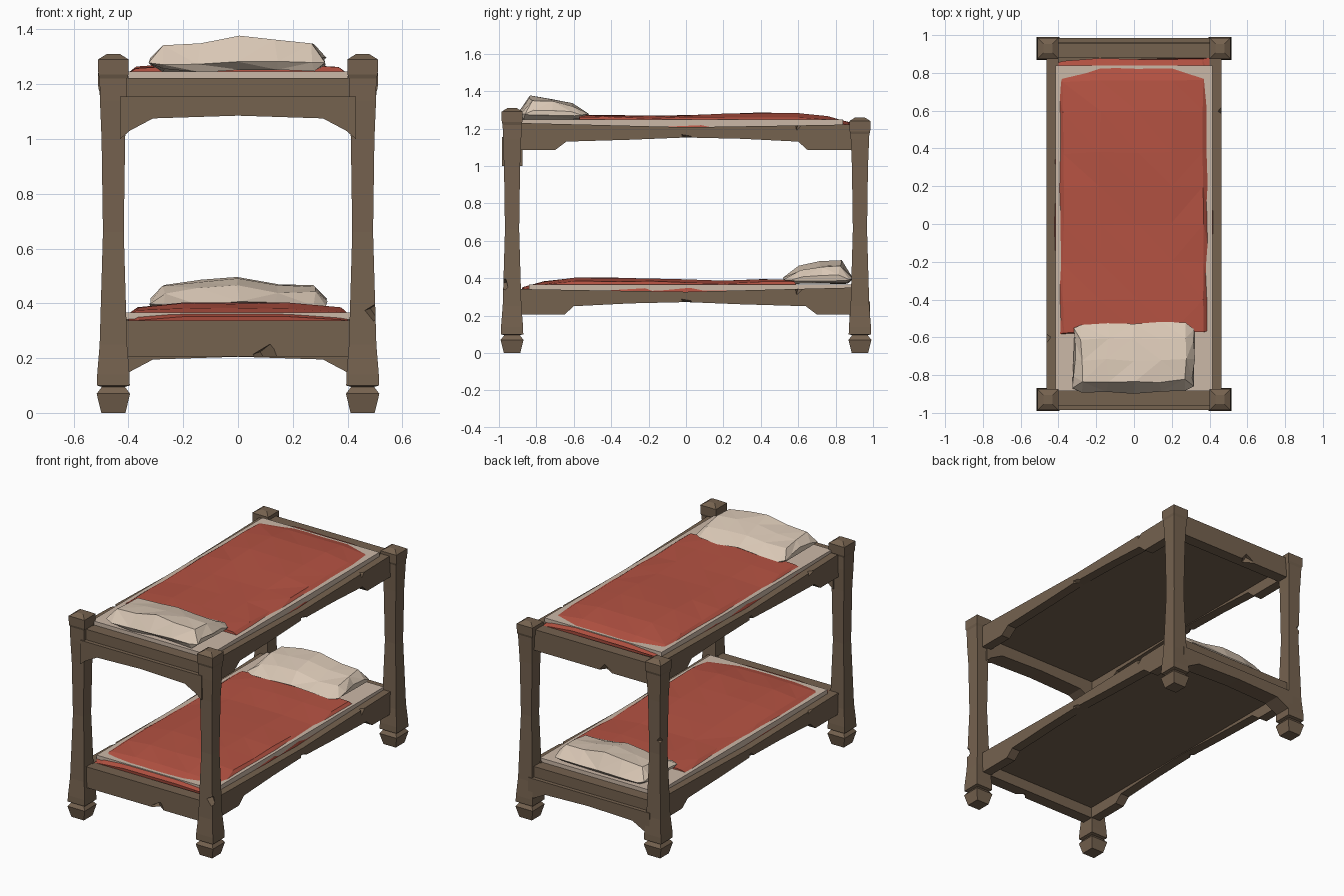
import bpy, bmesh, math, random
from mathutils import Vector, Matrix

if "Cube" in bpy.data.objects:
    bpy.data.objects.remove(bpy.data.objects["Cube"])

random.seed(4)


def material(name, rgb):
    m = bpy.data.materials.new(name)
    m.diffuse_color = (*rgb, 1)
    m.use_nodes = True
    m.node_tree.nodes["Principled BSDF"].inputs["Base Color"].default_value = m.diffuse_color
    return m


WOOD = material("brown wood", (0.178, 0.122, 0.078))
RED = material("red blanket", (0.46, 0.085, 0.055))
SHEET = material("sheet cream", (0.60, 0.48, 0.39))
PILLOW = material("pillow cream", (0.69, 0.57, 0.46))


def finish(bm, name, mat, jitter=0.0, xform=None):
    for v in bm.verts:
        v.co += Vector([random.uniform(-jitter, jitter) for _ in range(3)])
    if xform:
        bm.transform(xform)
    bmesh.ops.recalc_face_normals(bm, faces=bm.faces)
    me = bpy.data.meshes.new(name)
    bm.to_mesh(me)
    bm.free()
    me.materials.append(mat)
    ob = bpy.data.objects.new(name, me)
    bpy.context.collection.objects.link(ob)
    return ob


def loft(rings, name, mat, jitter=0.0, xform=None):
    """Skin a list of equal-length closed rings and cap both ends."""
    bm = bmesh.new()
    rows = [[bm.verts.new(p) for p in r] for r in rings]
    n = len(rows[0])
    for a, b in zip(rows, rows[1:]):
        for i in range(n):
            bm.faces.new((a[i], a[(i + 1) % n], b[(i + 1) % n], b[i]))
    bm.faces.new(rows[0])
    bm.faces.new(rows[-1])
    if jitter:
        quads = [f for f in bm.faces if len(f.verts) == 4]
        bmesh.ops.triangulate(bm, faces=quads)
    return finish(bm, name, mat, jitter, xform)


def box(lo, hi, name, mat, xform=None):
    (x0, y0, z0), (x1, y1, z1) = lo, hi
    ring = lambda z: [(x0, y0, z), (x1, y0, z), (x1, y1, z), (x0, y1, z)]
    return loft([ring(z0), ring(z1)], name, mat, 0, xform)


def chip(ob, *points, r=0.035):
    """Knock small angular chips out of the wood."""
    for p in points:
        bm = bmesh.new()
        bmesh.ops.create_cone(bm, cap_ends=True, segments=4, radius1=r, radius2=r * 0.9, depth=r * 1.5)
        bm.transform(Matrix.Translation(p) @ Matrix.Rotation(0.8, 4, 'X') @ Matrix.Rotation(0.7, 4, 'Y'))
        cut = finish(bm, "chip_cutter", WOOD)
        cut.hide_render = True
        mod = ob.modifiers.new("chip", 'BOOLEAN')
        mod.operation, mod.object, mod.solver = 'DIFFERENCE', cut, 'EXACT'
        bpy.context.view_layer.objects.active = ob
        bpy.ops.object.modifier_apply(modifier=mod.name)
        bpy.data.objects.remove(cut)


# corner posts: faceted foot, flared shaft, pyramid cap (front pair is taller)
def square(cx, cy, z, r):
    return [(cx + sx * r, cy + sy * r, z) for sx, sy in ((-1, -1), (1, -1), (1, 1), (-1, 1))]


posts = {}
for sy, end in ((-1, "front"), (1, "back")):
    top = 1.31 if sy < 0 else 1.26
    profile = [(0, .044), (.07, .061), (.095, .042), (.1, .06), (.14, .059), (.25, .05), (.66, .038),
               (1.0, .043), (1.14, .049), (top - .09, .05), (top - .075, .055), (top - .02, .056), (top, .024)]
    for sx, side in ((-1, "left"), (1, "right")):
        name = f"{end}_{side}_post"
        posts[name] = loft([square(sx * .455, sy * .93, z, r) for z, r in profile], name, WOOD)
chip(posts["front_right_post"], (.50, -.985, .37))
chip(posts["back_left_post"], (-.505, .975, .75), r=.03)


# one bunk, modelled at the upper position with its head towards -y
def bunk(tag, m):
    # arched side rails
    rail = [(-.9, 1.085), (-.70, 1.085), (-.64, 1.13), (-.3, 1.14), (0, 1.152), (.3, 1.145), (.60, 1.13),
            (.65, 1.085), (.9, 1.085), (.9, 1.222), (.5, 1.215), (0, 1.207), (-.5, 1.22), (-.9, 1.23)]
    for s, side in ((-1, "left"), (1, "right")):
        ob = loft([[(s * x, y, z) for y, z in rail] for x in (.40, .462)], f"{tag}_{side}_rail", WOOD, 0, m)
        chip(ob, m @ Vector((s * .47, 0, 1.145)), m @ Vector((s * .475, .6 * s, 1.225)), r=.03)

    # head board with corner brackets and a set-back top strip
    arch = [(-.43, 1.0), (-.395, 1.03), (-.31, 1.075), (0, 1.085), (.31, 1.075), (.395, 1.03),
            (.43, 1.0), (.43, 1.155), (-.43, 1.155)]
    loft([[(x, y, z) for x, z in arch] for y in (-.985, -.875)], f"{tag}_head_board", WOOD, 0, m)
    box((-.43, -.96, 1.15), (.43, -.88, 1.222), f"{tag}_head_strip", WOOD, m)

    # plain foot board
    ob = box((-.43, .88, 1.085), (.43, .955, 1.218), f"{tag}_foot_board", WOOD, m)
    chip(ob, m @ Vector((-.1, .96, 1.09)), r=.04)

    # base panel and mattress
    box((-.41, -.89, 1.155), (.41, .89, 1.2), f"{tag}_base_panel", WOOD, m)
    box((-.415, -.885, 1.2), (.415, .84, 1.247), f"{tag}_mattress", SHEET, m)

    # blanket draped over the mattress
    spine = [(-.57, 1.27), (-.4, 1.272), (-.2, 1.266), (0, 1.27), (.2, 1.278), (.38, 1.284),
             (.6, 1.279), (.76, 1.264), (.875, 1.23)]
    rings = []
    for y, z in spine:
        e = min(z - .012, 1.262)
        rings.append([(-.418, y - .02, 1.205), (-.41, y - .02, 1.235 if z > 1.24 else 1.215), (-.375, y - .01, e),
                      (-.18, y, z), (.02, y, z), (.2, y, z), (.365, y, e),
                      (.405, y + .01, 1.235 if z > 1.24 else 1.215), (.415, y + .01, 1.205)])
    loft(rings, f"{tag}_blanket", RED, .004, m)

    # lumpy pillow, lofted sideways
    section = [(-.86, 1.25), (-.89, 1.285), (-.83, 1.368), (-.72, 1.36), (-.61, 1.335), (-.53, 1.278), (-.57, 1.25)]
    rings = []
    for x, sy, sz in ((-.318, .86, .3), (-.275, 1, .8), (-.14, 1.02, .87), (0, 1, 1.06),
                      (.14, 1.02, .93), (.27, 1, .8), (.315, .86, .3)):
        rings.append([(x, -.71 + (y + .71) * sy, 1.25 + (z - 1.25) * sz + (.015 if sz < .5 else 0))
                      for y, z in section])
    loft(rings, f"{tag}_pillow", PILLOW, .009, m)


bunk("upper", Matrix.Identity(4))
bunk("lower", Matrix.Translation((0, 0, -.88)) @ Matrix.Rotation(math.pi, 4, 'Z'))
